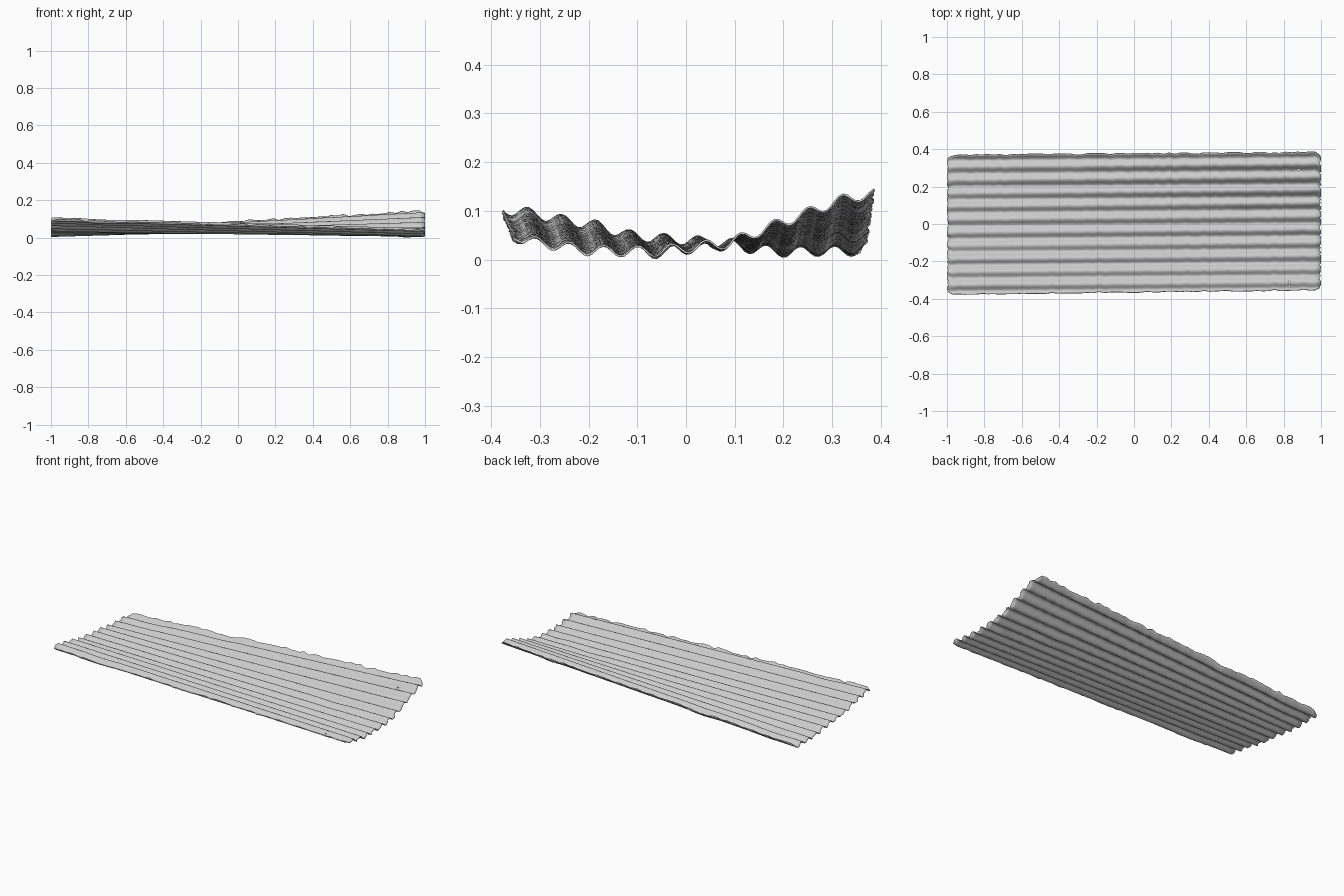
import bpy, bmesh, math, random

if "Cube" in bpy.data.objects:
    bpy.data.objects.remove(bpy.data.objects["Cube"])

random.seed(4)
NX, NY = 64, 86
PERIOD, AMP = 0.07, 0.011

# Cross-section centre lines (y, z) at the two short ends
LEFT = [(-.38, .099), (-.325, .094), (-.255, .079), (-.185, .068), (-.115, .047), (-.045, .040),
        (.025, .035), (.09, .030), (.13, .022), (.2, .014), (.27, .016), (.34, .016), (.38, .02)]
RIGHT = [(-.37, .048), (-.33, .038), (-.27, .028), (-.2, .017), (-.12, .015), (-.06, .015),
         (.02, .024), (.09, .032), (.18, .068), (.25, .094), (.32, .121), (.39, .135)]


def interp(pts, y):
    if y <= pts[0][0]:
        return pts[0][1]
    for (a, za), (b, zb) in zip(pts, pts[1:]):
        if y <= b:
            return za + (zb - za) * (y - a) / (b - a)
    return pts[-1][1]


def height(x, y):
    t = (x + 1) / 2
    crest = 0.165 + 0.016 * t
    base = interp(LEFT, y) * (1 - t) + interp(RIGHT, y) * t
    return base + AMP * math.cos(2 * math.pi * (y - crest) / PERIOD)


# Ragged outline: small random offsets along all four edges
def ragged(n, amount):
    return [random.uniform(0, amount) if random.random() < .6 else 0 for _ in range(n + 1)]


front, back = ragged(NX, .007), ragged(NX, .007)
west, east = ragged(NY, .010), ragged(NY, .010)


# Worn corners: pull edges inwards near the ends
def corner(d, r=.035):
    return 0 if d >= r else r - math.sqrt(max(0, r * r - (r - d) ** 2))


bm = bmesh.new()
grid = []
for i in range(NX + 1):
    u = i / NX
    x0 = -1 + 2 * u
    d = 1 - abs(x0)
    if i in (0, NX):
        d = .006
    cut = corner(d) * .8
    lo = -.378 + .023 * u + front[i] + cut
    hi = .371 + .016 * u - back[i] - cut
    row = []
    for j in range(NY + 1):
        v = j / NY
        y = lo + (hi - lo) * v
        side = min(v, 1 - v) * .75
        x = x0
        if i == 0:
            x = -1 + west[j] + corner(side + .006) * .5
        elif i == NX:
            x = 1 - east[j] - corner(side + .006) * .5
        z = height(x, y)
        # bent lips on the long edges
        if j in (0, NY):
            z += random.uniform(-.005, .005)
        row.append(bm.verts.new((x, y, z)))
    grid.append(row)
for i in range(NX):
    for j in range(NY):
        bm.faces.new((grid[i][j], grid[i + 1][j], grid[i + 1][j + 1], grid[i][j + 1]))

# Shallow dents
for cx, cy, r, depth in [(.62, .03, .09, .005), (.9, -.05, .04, .006), (-.35, .36, .09, .007),
                         (-.8, .3, .1, .005), (.66, .37, .05, .006), (-.7, -.36, .1, .006)]:
    for v in bm.verts:
        d = math.hypot((v.co.x - cx) / 1.6, v.co.y - cy) / r
        if d < 1:
            v.co.z -= depth * (1 - d * d) ** 2

# Rest on the ground
low = min(v.co.z for v in bm.verts)
for v in bm.verts:
    v.co.z += .003 - low
me = bpy.data.meshes.new("corrugated_sheet")
bm.to_mesh(me)
bm.free()
sheet = bpy.data.objects.new("corrugated_sheet", me)
bpy.context.collection.objects.link(sheet)
solid = sheet.modifiers.new("thickness", 'SOLIDIFY')
solid.thickness = .004
solid.offset = 0

# Nail holes
for k, (x, y) in enumerate([(.88, .29), (.83, -.31), (.83, -.335)]):
    bpy.ops.mesh.primitive_cylinder_add(vertices=8, radius=.005, depth=.5, location=(x, y, .05))
    cutter = bpy.context.object
    cutter.name = f"nail_hole_cutter_{k + 1}"
    cutter.hide_render = True
    cutter.display_type = 'WIRE'
    hole = sheet.modifiers.new("nail_hole", 'BOOLEAN')
    hole.object = cutter
    hole.operation = 'DIFFERENCE'

bpy.ops.object.select_all(action='DESELECT')
sheet.select_set(True)
bpy.context.view_layer.objects.active = sheet
bpy.ops.object.shade_smooth_by_angle(angle=math.radians(50))
